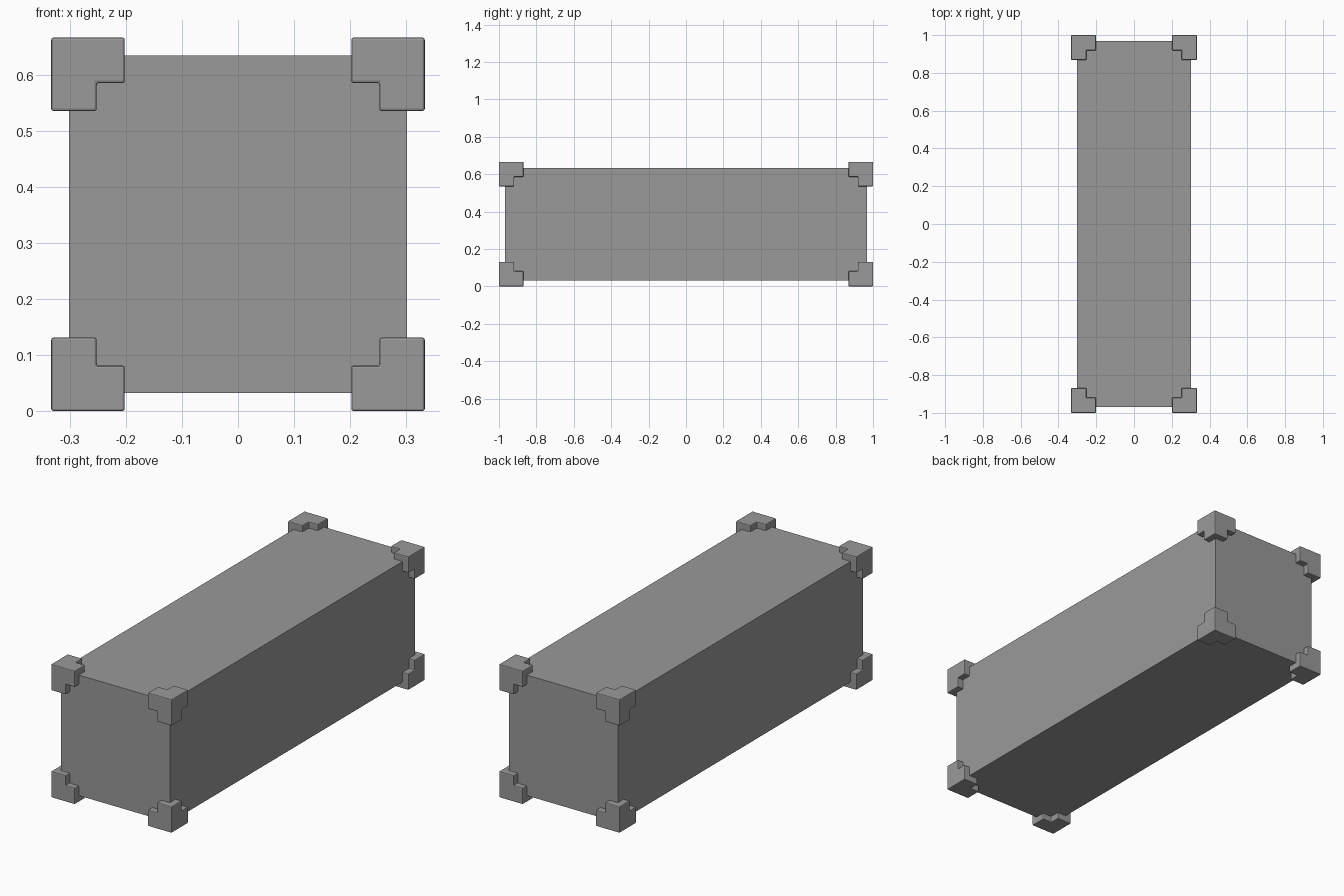
import bpy
import bmesh
from itertools import product
from mathutils import Matrix, Vector

cube = bpy.data.objects.get("Cube")
if cube:
    bpy.data.objects.remove(cube, do_unlink=True)

HALF = Vector((0.333, 1.0, 0.333))   # outer half extents
CENTRE = Vector((0, 0, HALF.z))
INSET = 0.032                        # bracket stands proud of the crate
BLOCK = 0.081                        # bracket thickness
ARM = 0.05                           # extra arm length along each edge

grey = bpy.data.materials.new("plain grey")
grey.use_nodes = True
colour = (0.32, 0.32, 0.32, 1)
grey.diffuse_color = colour
grey.node_tree.nodes["Principled BSDF"].inputs["Base Color"].default_value = colour


def add_object(name, bm):
    mesh = bpy.data.meshes.new(name)
    bm.to_mesh(mesh)
    bm.free()
    mesh.materials.append(grey)
    obj = bpy.data.objects.new(name, mesh)
    obj.location = CENTRE
    bpy.context.collection.objects.link(obj)
    return obj


def box(centre, size):
    bm = bmesh.new()
    bmesh.ops.create_cube(bm, size=1)
    bmesh.ops.scale(bm, vec=size, verts=bm.verts)
    bmesh.ops.translate(bm, vec=centre, verts=bm.verts)
    bm.normal_update()
    return bm


# Long crate body
body = HALF - Vector((INSET,) * 3)
add_object("crate_body", box(Vector(), body * 2))


# Corner brackets: a block with an arm along each of the three crate edges
def corner_bracket(name, signs):
    sign = Vector(signs)
    centre = Vector(s * (h - BLOCK / 2) for s, h in zip(signs, HALF))
    bm = box(centre, (BLOCK,) * 3)
    inner = [f for f in bm.faces if f.normal.dot(sign) < 0]
    for face in inner:
        push = face.normal * ARM
        arm = bmesh.ops.extrude_discrete_faces(bm, faces=[face])["faces"][0]
        bmesh.ops.translate(bm, vec=push, verts=arm.verts)
    bmesh.ops.dissolve_limit(bm, angle_limit=0.01, verts=bm.verts, edges=bm.edges)
    bmesh.ops.recalc_face_normals(bm, faces=bm.faces)
    obj = add_object(name, bm)
    bevel = obj.modifiers.new("softened edges", "BEVEL")
    bevel.width = 0.004
    bevel.segments = 2


for x, y, z in product((-1, 1), repeat=3):
    name = "_".join(("bracket", "top" if z > 0 else "bottom",
                     "back" if y > 0 else "front", "left" if x > 0 else "right"))
    corner_bracket(name, (x, y, z))
